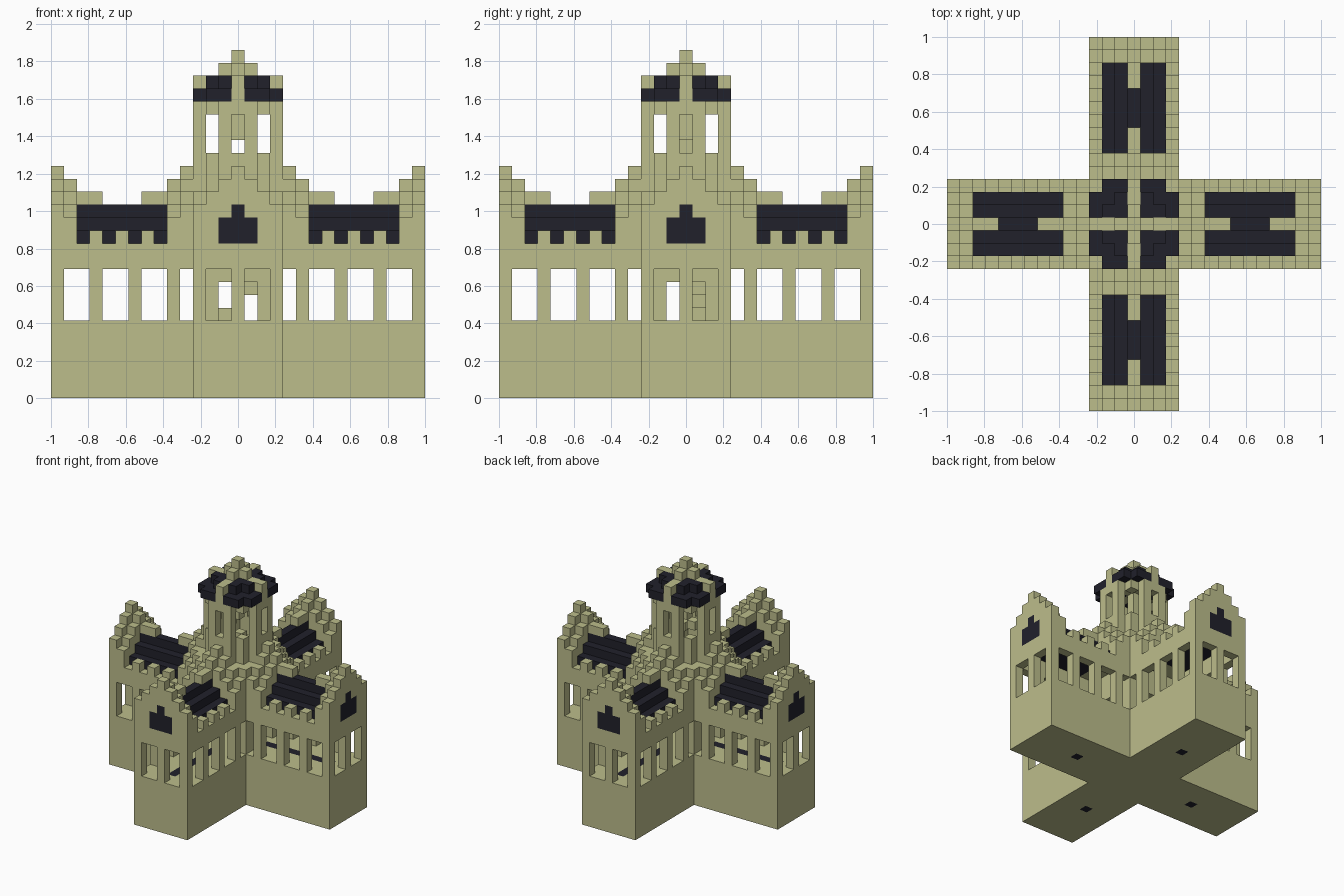
import bpy, bmesh
from mathutils import Vector

U = 2 / 29  # edge of one building block
old = bpy.data.objects.get("Cube")
if old:
    bpy.data.objects.remove(old, do_unlink=True)


def material(name, rgb):
    m = bpy.data.materials.new(name)
    m.use_nodes = True
    m.diffuse_color = (*rgb, 1)
    m.node_tree.nodes["Principled BSDF"].inputs["Base Color"].default_value = (*rgb, 1)
    return m


MATS = [material("pale stone", (0.505, 0.51, 0.26)), material("dark slate", (0.015, 0.015, 0.024))]
STONE, SLATE = 0, 1
parts = {}   # part name -> {cell: colour}


def fill(part, xs, ys, zs, colour=STONE, arms=4):
    """Fill inclusive block ranges, repeated by quarter turns."""
    cells = parts.setdefault(part, {})
    for x in range(xs[0], xs[1] + 1):
        for y in range(ys[0], ys[1] + 1):
            for z in range(zs[0], zs[1] + 1):
                a, b = x, y
                for _ in range(arms):
                    cells[a, b, z] = colour
                    a, b = -b, a


def clear(part, xs, ys, zs):
    cells = {}
    saved = parts[part]
    parts[part] = cells
    fill(part, xs, ys, zs)
    parts[part] = {c: k for c, k in saved.items() if c not in cells}


# Plinth with a dark runner on the floor and a dark stud underneath each arm
fill("plinth", (-3, 14), (-3, 3), (0, 5))
fill("plinth", (4, 12), (0, 0), (5, 5), SLATE)
fill("plinth", (8, 8), (0, 0), (0, 0), SLATE)

# Side walls with windows and merlons
for side in (-3, 3):
    fill("side_walls", (4, 14), (side, side), (6, 11))
    for first, last in ((4, 4), (6, 7), (9, 10), (12, 13)):
        clear("side_walls", (first, last), (side, side), (6, 9))
    for x in (7, 9, 11):
        fill("merlons", (x, x), (side, side), (12, 12))

# End walls: two windows, stepped gable and dark emblem window
fill("end_walls", (14, 14), (-3, 3), (6, 11))
for first in (-2, 1):
    clear("end_walls", (14, 14), (first, first + 1), (6, 9))
for y in range(-3, 4):
    for x, peak in ((14, 17), (13, 16), (5, 16), (4, 17)):
        fill("gables", (x, x), (y, y), (12, peak - abs(y)))
fill("gables", (14, 14), (-1, 1), (12, 13), SLATE)
fill("gables", (14, 14), (0, 0), (14, 14), SLATE)

# Stepped arm roofs with stone ridge blocks
for y in range(-2, 3):
    fill("arm_roofs", (6, 12), (y, y), (12, 14 - abs(y)), SLATE)
for first in (6, 11):
    fill("ridge_blocks", (first, first + 1), (0, 0), (15, 15))

# Crossing walls with doorways to the arms
fill("crossing", (3, 3), (-3, 3), (6, 15))
clear("crossing", (3, 3), (-1, 1), (6, 8))

# Spiral stair
ring = [(-1, 1), (0, 1), (1, 1), (1, 0), (1, -1), (0, -1), (-1, -1), (-1, 0)]
for i in range(13):
    x, y = ring[i % 8]
    fill("spiral_stair", (x, x), (y, y), (6 + i, 6 + i), STONE, 1)
fill("spiral_stair", (-1, -1), (0, 0), (19, 19), STONE, 1)


# Round drum, lantern openings and cornice
def round_ring(part, zs):
    fill(part, (3, 3), (-1, 1), zs)
    fill(part, (2, 2), (2, 2), zs)


round_ring("drum", (15, 18))
round_ring("cornice", (22, 22))
for y in (-1, 1):
    fill("lantern_pillars", (3, 3), (y, y), (19, 21))
fill("lantern_pendant", (0, 0), (0, 0), (20, 22), STONE, 1)

# Dome in slate with crossing stone ribs and finial
fill("dome", (3, 3), (-2, 2), (23, 23), SLATE)
fill("dome", (1, 2), (-2, 2), (23, 24), SLATE)
fill("dome", (2, 2), (2, 2), (24, 24), STONE)
clear("dome", (2, 2), (2, 2), (24, 24))
fill("dome_ribs", (0, 3), (0, 0), (23, 24))
fill("dome_ribs", (0, 1), (0, 0), (25, 25))
fill("finial", (0, 0), (0, 0), (26, 26), STONE, 1)

# Later parts own shared cells, so ribs replace the dome beneath them
owner = {c: name for name, cells in parts.items() for c in cells}
AXES = [Vector(v) for v in ((1, 0, 0), (0, 1, 0), (0, 0, 1))]


def build(name, cells):
    """Skin only the exposed sides of a part's blocks, then merge flat areas."""
    bm = bmesh.new()
    for cell, colour in cells.items():
        if owner[cell] != name:
            continue
        centre = Vector((cell[0], cell[1], cell[2] + 0.5))
        for i in range(3):
            for s in (-1, 1):
                n = AXES[i] * s
                if tuple(int(c + d) for c, d in zip(cell, n)) in owner:
                    continue
                u, v = AXES[(i + 1) % 3] * s, AXES[(i + 2) % 3]
                corners = [(-1, -1), (1, -1), (1, 1), (-1, 1)]
                face = bm.faces.new([bm.verts.new((centre + (n + u * a + v * b) / 2) * U)
                                     for a, b in corners])
                face.material_index = colour
    bmesh.ops.remove_doubles(bm, verts=bm.verts, dist=U / 100)
    bmesh.ops.dissolve_limit(bm, angle_limit=0.02, verts=bm.verts, edges=bm.edges,
                             delimit={'MATERIAL'})
    mesh = bpy.data.meshes.new(name)
    bm.to_mesh(mesh)
    bm.free()
    for m in MATS:
        mesh.materials.append(m)
    bpy.context.collection.objects.link(bpy.data.objects.new(name, mesh))


for name, cells in parts.items():
    build(name, cells)
